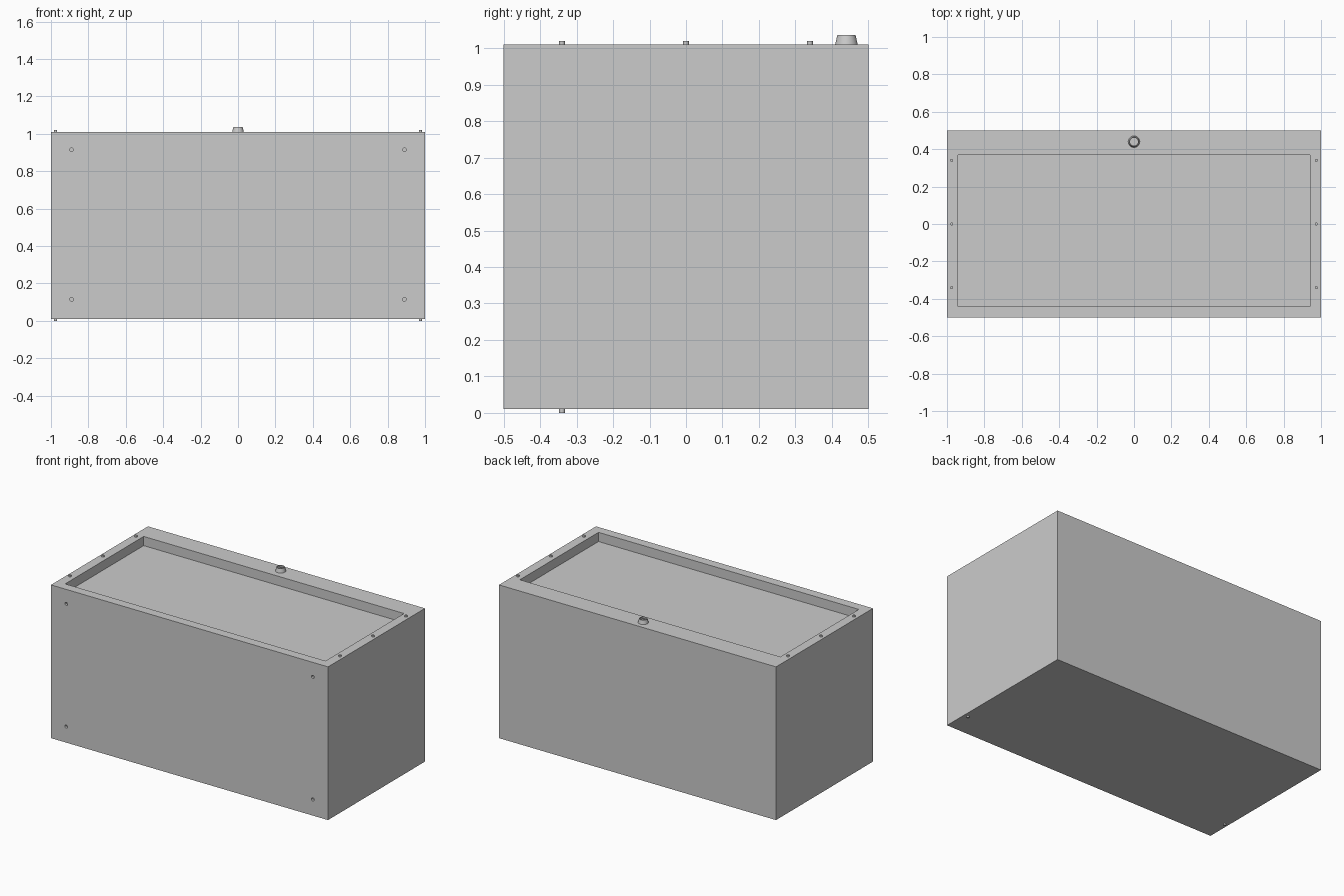
import bpy
import math

if "Cube" in bpy.data.objects:
    bpy.data.objects.remove(bpy.data.objects["Cube"])


def box(name, x0, x1, y0, y1, z0, z1):
    bpy.ops.mesh.primitive_cube_add(size=1, location=((x0 + x1) / 2, (y0 + y1) / 2, (z0 + z1) / 2))
    ob = bpy.context.object
    ob.name = name
    ob.scale = (x1 - x0, y1 - y0, z1 - z0)
    bpy.ops.object.transform_apply(location=False, rotation=False, scale=True)
    return ob


def cylinder(name, loc, r, depth, rot=(0, 0, 0), sides=16):
    bpy.ops.mesh.primitive_cylinder_add(vertices=sides, radius=r, depth=depth, location=loc, rotation=rot)
    ob = bpy.context.object
    ob.name = name
    bpy.ops.object.shade_smooth_by_angle(angle=math.radians(35))
    return ob


def cut(target, cutter):
    mod = target.modifiers.new("cut", 'BOOLEAN')
    mod.operation = 'DIFFERENCE'
    mod.solver = 'EXACT'
    mod.object = cutter
    bpy.context.view_layer.objects.active = target
    bpy.ops.object.modifier_apply(modifier=mod.name)
    bpy.data.objects.remove(cutter)


# Cabinet body with the tray recess on top
body = box("cabinet_body", -1, 1, -0.5, 0.5, 0.01, 1.01)
cut(body, box("recess_cutter", -0.94, 0.94, -0.44, 0.37, 0.95, 1.1))

# Small mounting holes near the front corners
for x in (-0.89, 0.89):
    for z in (0.115, 0.915):
        cut(body, cylinder("hole_cutter", (x, -0.5, z), 0.01, 0.03, (math.pi / 2, 0, 0)))

# Locating pegs: three per side on top, one per side underneath
for side, x in (("left", -0.975), ("right", 0.975)):
    for i, y in enumerate((-0.34, 0, 0.34)):
        cylinder(f"top_peg_{side}_{i + 1}", (x, y, 1.01), 0.008, 0.02)
    cylinder(f"bottom_peg_{side}", (x, -0.34, 0.01), 0.008, 0.02)

# Tapered knob with a dished top and a grip bar
bpy.ops.mesh.primitive_cone_add(vertices=32, radius1=0.031, radius2=0.025, depth=0.026,
                                location=(0, 0.44, 1.023))
knob = bpy.context.object
knob.name = "knob"
cut(knob, cylinder("dish_cutter", (0, 0.44, 1.036), 0.021, 0.02, sides=32))
bpy.ops.object.select_all(action='DESELECT')
knob.select_set(True)
bpy.context.view_layer.objects.active = knob
bpy.ops.object.shade_smooth_by_angle(angle=math.radians(35))
box("knob_grip", -0.02, 0.02, 0.437, 0.443, 1.02, 1.034)
